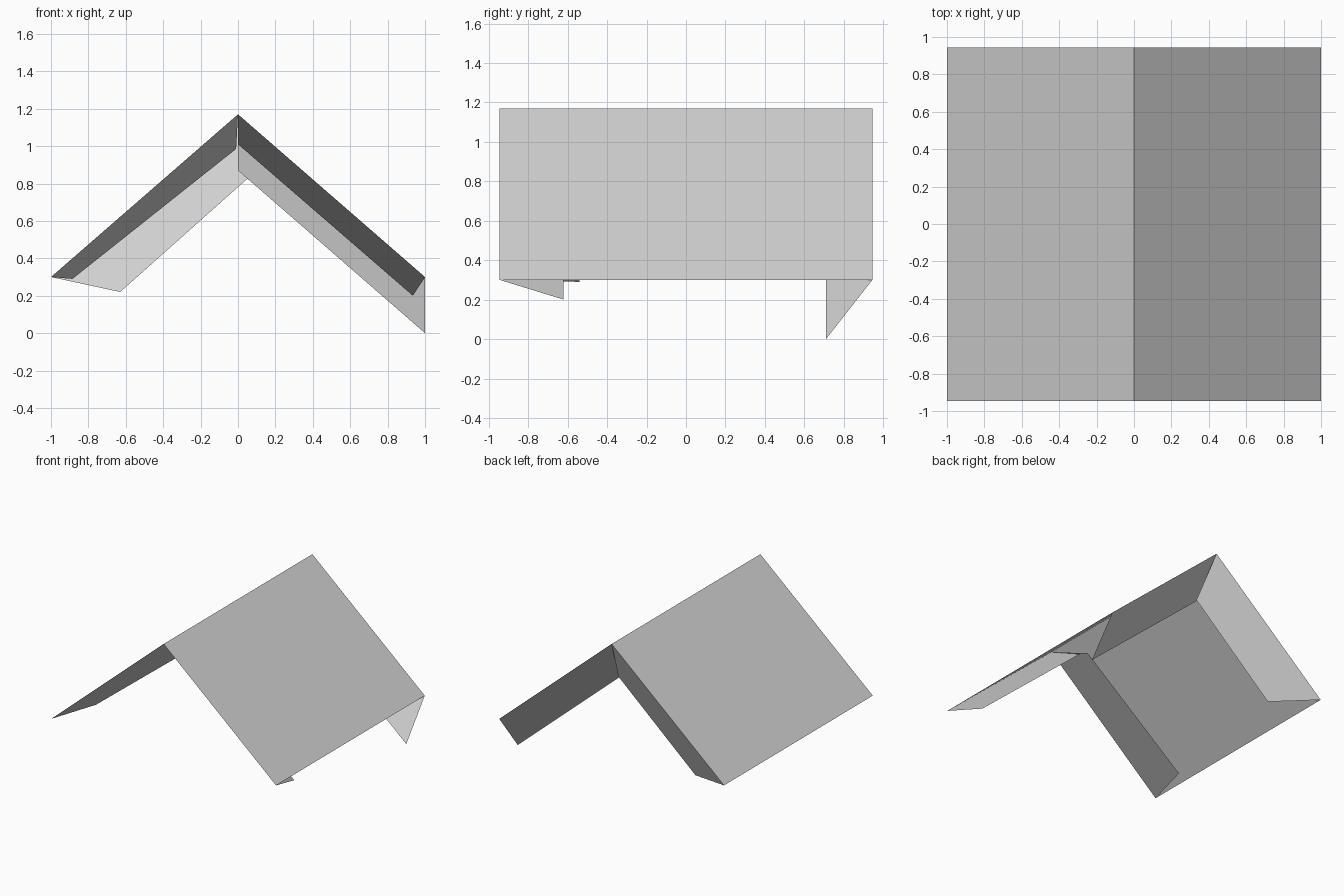
import bpy
from mathutils import Vector

if "Cube" in bpy.data.objects:
    bpy.data.objects.remove(bpy.data.objects["Cube"], do_unlink=True)

GREY = (0.64, 0.64, 0.64, 1.0)
card = bpy.data.materials.new("light_grey_card")
card.use_nodes = True
card.diffuse_color = GREY
card.node_tree.nodes["Principled BSDF"].inputs["Base Color"].default_value = GREY

HALF_DEPTH, RIDGE_Z, EAVE_Z = 0.945, 1.17, 0.30


def sheet(name, corners, outward):
    """Thin flat-shaded card whose normal points along the outward direction."""
    mesh = bpy.data.meshes.new(name)
    mesh.from_pydata(corners, [], [range(len(corners))])
    mesh.update()
    if mesh.polygons[0].normal.dot(Vector(outward)) < 0:
        mesh.flip_normals()
    mesh.materials.append(card)
    obj = bpy.data.objects.new(name, mesh)
    bpy.context.collection.objects.link(obj)


def ridge(end):
    return (0, end * HALF_DEPTH, RIDGE_Z)


def eave(side, end):
    return (side, end * HALF_DEPTH, EAVE_Z)


# Two sloping roof panels meeting at the ridge
for side, label in ((1, "left"), (-1, "right")):
    sheet(f"{label}_roof_panel",
          [ridge(-1), ridge(1), eave(side, 1), eave(side, -1)], (side, 0, 1))

# Folded end flaps: side, end, free corner by the ridge, free corner by the eave
flaps = {
    "front_left_flap": (1, -1, (0, -0.62, 1.01), (0.935, -0.62, 0.20)),
    "front_right_flap": (-1, -1, (-0.01, -0.54, 0.985), (-0.885, -0.54, 0.29)),
    "back_left_flap": (1, 1, (0, 0.71, 0.87), (1, 0.71, 0)),
    "back_right_flap": (-1, 1, (0.055, 0.78, 0.83), (-0.63, 0.78, 0.22)),
}
for name, (side, end, upper, lower) in flaps.items():
    sheet(name, [ridge(end), upper, lower, eave(side, end)], (0, end, 0))
